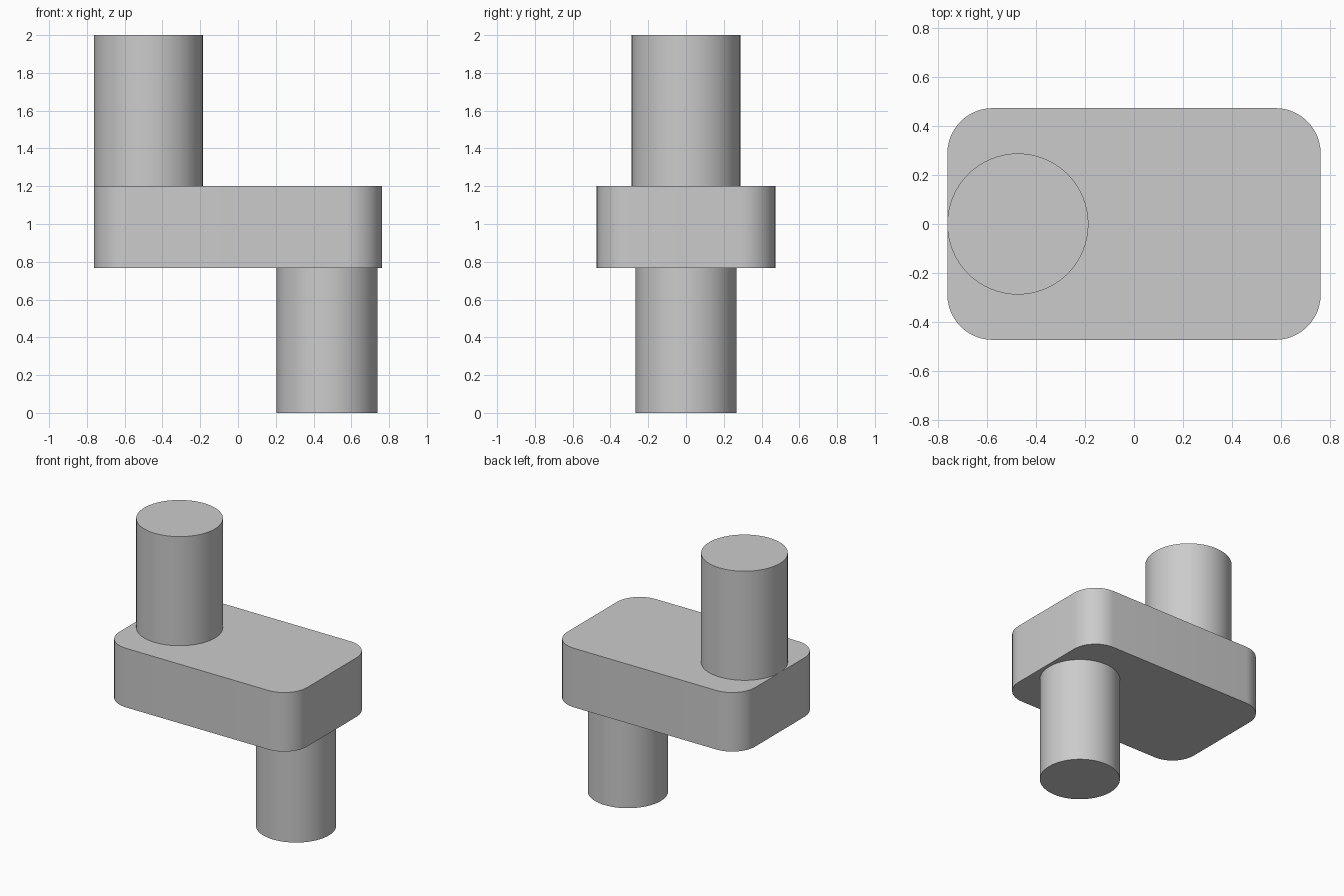
import bpy
import bmesh
import math

default = bpy.data.objects.get("Cube")
if default:
    bpy.data.objects.remove(default, do_unlink=True)

# Single plain grey finish
GREY = (0.6, 0.6, 0.6, 1.0)
grey = bpy.data.materials.new("plain grey")
grey.use_nodes = True
grey.diffuse_color = GREY
grey.node_tree.nodes["Principled BSDF"].inputs["Base Color"].default_value = GREY


def finish(obj, name):
    obj.name = obj.data.name = name
    obj.data.materials.clear()
    obj.data.materials.append(grey)
    bpy.ops.object.select_all(action="DESELECT")
    obj.select_set(True)
    bpy.context.view_layer.objects.active = obj
    bpy.ops.object.shade_smooth_by_angle(angle=math.radians(30))


def pin(name, x, radius, bottom, top):
    bpy.ops.mesh.primitive_cylinder_add(
        vertices=64, radius=radius, depth=top - bottom,
        location=(x, 0, (bottom + top) / 2))
    finish(bpy.context.object, name)


def rounded_block(name, half_x, half_y, radius, bottom, top, steps=12):
    # Outline of four corner arcs, extruded upward
    bm = bmesh.new()
    outline = []
    for corner, (sx, sy) in enumerate([(1, 1), (-1, 1), (-1, -1), (1, -1)]):
        for i in range(steps + 1):
            a = math.pi / 2 * (corner + i / steps)
            outline.append(bm.verts.new((
                sx * (half_x - radius) + radius * math.cos(a),
                sy * (half_y - radius) + radius * math.sin(a),
                bottom)))
    base = bm.faces.new(outline)
    raised = bmesh.ops.extrude_face_region(bm, geom=[base])["geom"]
    bmesh.ops.translate(
        bm, vec=(0, 0, top - bottom),
        verts=[v for v in raised if isinstance(v, bmesh.types.BMVert)])
    bmesh.ops.recalc_face_normals(bm, faces=bm.faces)
    mesh = bpy.data.meshes.new(name)
    bm.to_mesh(mesh)
    bm.free()
    obj = bpy.data.objects.new(name, mesh)
    bpy.context.collection.objects.link(obj)
    finish(obj, name)


# Crank web with an offset pin on each side
rounded_block("crank_web", 0.762, 0.473, 0.185, 0.767, 1.2)
pin("upper_pin", -0.474, 0.288, 1.2, 2.0)
pin("lower_pin", 0.471, 0.267, 0.0, 0.767)
